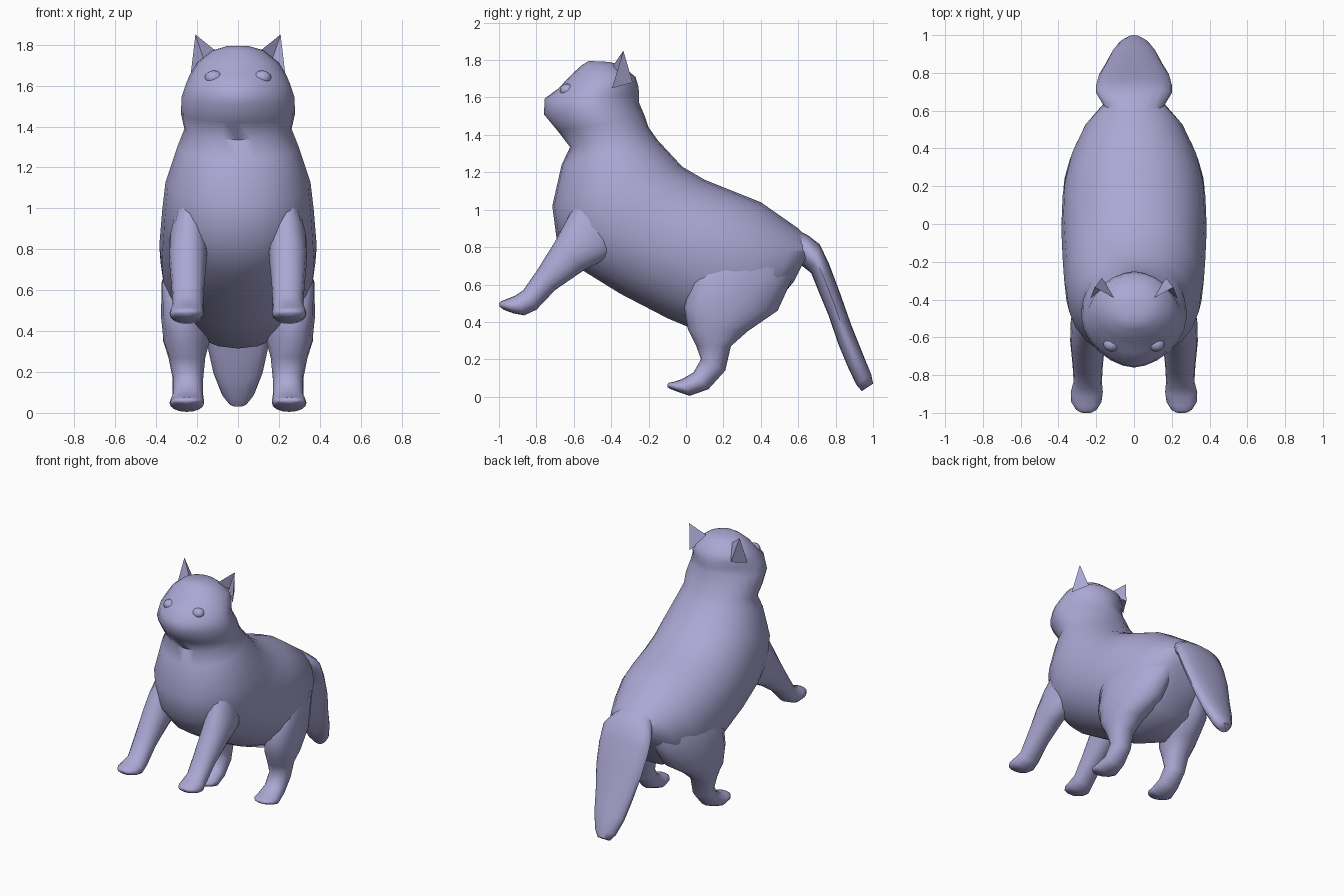
import bpy, bmesh, math
from mathutils import Vector

fur = bpy.data.materials.new("lavender_fur")
fur.diffuse_color = (0.41, 0.39, 0.66, 1)


def finish(name, bm, angle=60):
    bmesh.ops.recalc_face_normals(bm, faces=bm.faces)
    mesh = bpy.data.meshes.new(name)
    bm.to_mesh(mesh)
    bm.free()
    mesh.materials.append(fur)
    ob = bpy.data.objects.new(name, mesh)
    bpy.context.collection.objects.link(ob)
    bpy.ops.object.select_all(action='DESELECT')
    ob.select_set(True)
    bpy.context.view_layer.objects.active = ob
    bpy.ops.object.shade_smooth_by_angle(angle=math.radians(angle))
    return ob


def loft(name, stations, sides=20, side=1):
    """Station: y, z of one edge, y, z of the opposite edge, half width, x centre,
    then optional sideways shear and roundness power."""
    bm = bmesh.new()
    rings = []
    for y1, z1, y2, z2, hw, cx, *extra in stations:
        shear = extra[0] if extra else 0
        power = extra[1] if len(extra) > 1 else 0.95
        ring = []
        for i in range(sides):
            a = 2 * math.pi * i / sides
            c, s = math.cos(a), math.sin(a)
            c = math.copysign(abs(c) ** power, c)
            s = math.copysign(abs(s) ** power, s)
            ring.append(bm.verts.new((side * (cx + hw * c + shear * s),
                                      (y1 + y2) / 2 + s * (y1 - y2) / 2,
                                      (z1 + z2) / 2 + s * (z1 - z2) / 2)))
        rings.append(ring)
    for r0, r1 in zip(rings, rings[1:]):
        for i in range(sides):
            j = (i + 1) % sides
            bm.faces.new((r0[i], r0[j], r1[j], r1[i]))
    # End caps meeting at a centre point
    for ring in (rings[0], rings[-1]):
        mid = bm.verts.new(sum((v.co for v in ring), Vector()) / sides)
        for i in range(sides):
            bm.faces.new((ring[i], ring[(i + 1) % sides], mid))
    return finish(name, bm)


# Head, neck and torso as one skin, from crown to rump
loft("head_and_body", [
    (-.41, 1.79, -.52, 1.795, .055, 0),
    (-.35, 1.775, -.56, 1.77, .125, 0),
    (-.27, 1.71, -.62, 1.715, .20, 0),
    (-.255, 1.66, -.68, 1.65, .235, 0, 0, 1.05),
    (-.25, 1.62, -.755, 1.595, .255, 0, 0, 1.15),
    (-.25, 1.57, -.76, 1.51, .277, 0, 0, 1.15),
    (-.22, 1.50, -.685, 1.42, .278, 0, 0, 1.05),
    (-.20, 1.44, -.62, 1.335, .262, 0),
    (-.15, 1.37, -.665, 1.24, .295, 0),
    (-.02, 1.23, -.715, 1.02, .355, 0),
    (.10, 1.16, -.69, .83, .37, 0),
    (.20, 1.12, -.56, .68, .378, 0),
    (.30, 1.08, -.35, .55, .385, 0),
    (.40, 1.04, -.10, .42, .378, 0),
    (.50, .97, .15, .315, .34, 0),
    (.60, .90, .40, .40, .265, 0),
    (.68, .82, .58, .62, .16, 0),
], sides=24)

# Broad flattened tail
loft("tail", [
    (.58, .90, .56, .72, .13, 0),
    (.65, .865, .62, .70, .165, 0),
    (.715, .815, .67, .66, .20, 0),
    (.765, .71, .71, .56, .20, 0),
    (.825, .55, .76, .44, .185, 0),
    (.885, .38, .815, .28, .15, 0),
    (.945, .23, .865, .16, .12, 0),
    (.99, .12, .91, .065, .08, 0),
    (1.0, .07, .94, .03, .045, 0),
], sides=16)

for label, side in (("right", 1), ("left", -1)):
    # Reaching front leg with paw
    loft(label + "_front_leg", [
        (-.56, 1.10, -.25, .95, .06, .23),
        (-.635, .95, -.40, .75, .095, .24),
        (-.70, .83, -.54, .68, .093, .245),
        (-.80, .67, -.70, .57, .08, .245),
        (-.87, .57, -.80, .465, .075, .245),
        (-.915, .54, -.865, .435, .085, .25),
        (-.965, .52, -.92, .445, .08, .252),
        (-.99, .51, -.975, .465, .055, .252),
        (-1.0, .50, -.995, .48, .03, .252),
    ], sides=16, side=side)

    # Haunch tucked into the rump, hock and hind paw
    loft(label + "_hind_leg", [
        (.16, .90, .52, .88, .08, .14, .05),
        (.08, .75, .585, .79, .11, .19, .08),
        (.03, .62, .60, .70, .13, .218, .085),
        (-.01, .48, .49, .46, .13, .238, .045),
        (.01, .36, .33, .35, .115, .252, .015),
        (.055, .27, .24, .27, .09, .25),
        (.08, .20, .21, .14, .075, .245),
        (.04, .13, .12, .04, .075, .245),
        (-.02, .095, .02, .005, .085, .25),
        (-.065, .08, -.04, .025, .08, .252),
        (-.09, .075, -.08, .04, .055, .252),
        (-.10, .065, -.098, .05, .03, .252),
    ], sides=16, side=side)

    # Pointed ear with a hollow front
    bm = bmesh.new()
    tip, inner, hollow, outer, back = [bm.verts.new((side * x, y, z)) for x, y, z in (
        (.208, -.335, 1.85), (.09, -.40, 1.755), (.165, -.34, 1.72),
        (.232, -.395, 1.65), (.17, -.285, 1.68))]
    base = (inner, hollow, outer, back)
    for i in range(4):
        bm.faces.new((tip, base[i], base[(i + 1) % 4]))
    bm.faces.new(base)
    finish(label + "_ear", bm, 30)

    # Bulging eye
    bm = bmesh.new()
    bmesh.ops.create_uvsphere(bm, u_segments=12, v_segments=8, radius=1)
    bmesh.ops.scale(bm, vec=(.045, .04, .036), verts=bm.verts)
    bmesh.ops.translate(bm, vec=(side * .118, -.635, 1.638), verts=bm.verts)
    finish(label + "_eye", bm)
